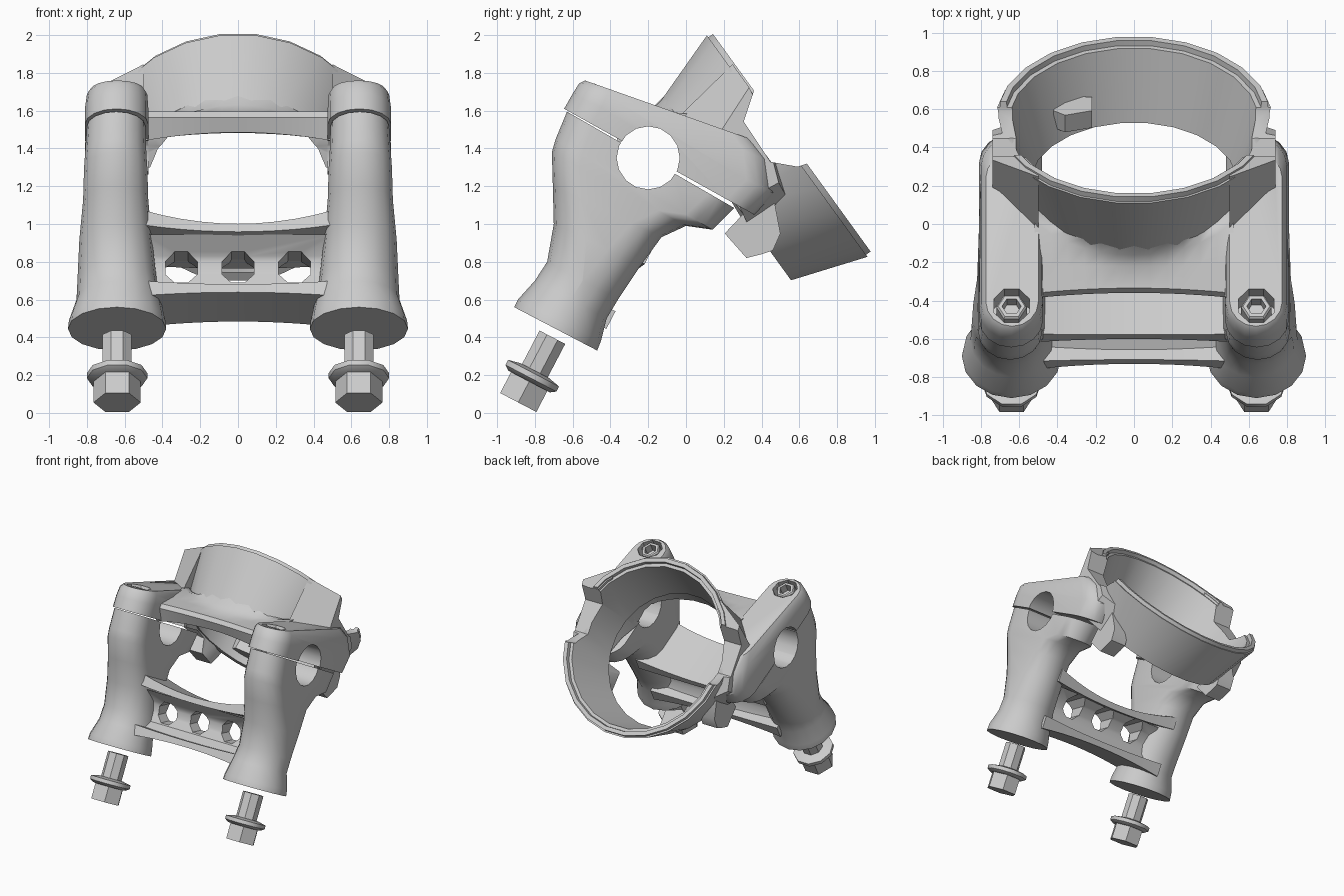
import bpy, bmesh, math
from mathutils import Vector

if "Cube" in bpy.data.objects:
    bpy.data.objects.remove(bpy.data.objects["Cube"])

UP = (0.463, 0.886)       # leg / bolt axis in the y-z plane
AX = (0.81, 0.587)        # ring axis in the y-z plane
RIM = (0.56, 1.43)        # rim centre (y, z)


def loft(name, sections, closed=False, mirror=False):
    """Skin a list of equal-length point loops."""
    bm = bmesh.new()
    for s in ((1, -1) if mirror else (1,)):
        rows = [[bm.verts.new((s * p[0], p[1], p[2])) for p in sec] for sec in sections]
        n = len(rows[0])
        pairs = list(zip(rows, rows[1:] + rows[:1])) if closed else list(zip(rows, rows[1:]))
        for a, b in pairs:
            for i in range(n):
                j = (i + 1) % n
                bm.faces.new((a[i], a[j], b[j], b[i]))
        if not closed:
            bm.faces.new(rows[0])
            bm.faces.new(rows[-1])
    bmesh.ops.recalc_face_normals(bm, faces=bm.faces)
    me = bpy.data.meshes.new(name)
    bm.to_mesh(me)
    bm.free()
    ob = bpy.data.objects.new(name, me)
    bpy.context.collection.objects.link(ob)
    return ob


def stadium(yl, zl, yr, zr, x0, x1, n=8):
    """Round-ended section between two side-view points."""
    a, b = Vector((0, yl, zl)), Vector((0, yr, zr))
    d = (b - a).normalized()
    hw, xc = (x1 - x0) / 2, (x0 + x1) / 2
    er = min(hw, (b - a).length / 2)
    pts = []
    for c, sg in ((b - d * er, 1), (a + d * er, -1)):
        for i in range(n + 1):
            t = math.pi * i / n - math.pi / 2
            p = c + d * (er * math.cos(t) * sg)
            pts.append((xc + sg * hw * math.sin(t) * 0.9999, p.y, p.z))
    return pts


def spin(name, x, c, ax, prof, n, closed=False, mirror=False):
    """Solid of revolution about a y-z axis; prof is (distance, radius)."""
    secs = []
    for d, r in prof:
        sec = []
        for i in range(n):
            t = 2 * math.pi * (i + 0.5) / n
            u, v = r * math.sin(t), r * math.cos(t)
            sec.append((x + u, c[0] + ax[0] * d - ax[1] * v, c[1] + ax[1] * d + ax[0] * v))
        secs.append(sec)
    return loft(name, secs, closed, mirror)


def prism(name, prof, x0, x1, mirror=False):
    return loft(name, [[(x, y, z) for y, z in prof] for x in (x0, x1)], mirror=mirror)


def cut(ob, *cutters):
    bpy.context.view_layer.objects.active = ob
    for c in cutters:
        m = ob.modifiers.new("cut", 'BOOLEAN')
        m.operation, m.solver, m.object = 'DIFFERENCE', 'EXACT', c
        bpy.ops.object.modifier_apply(modifier=m.name)


def ring_pt(d, t):
    return (RIM[0] + AX[0] * d + AX[1] * t, RIM[1] + AX[1] * d - AX[0] * t)


# Cutters
bar = prism("bar_cutter", [(-0.2 + 0.167 * math.cos(i * math.pi / 8),
                            1.35 + 0.167 * math.sin(i * math.pi / 8)) for i in range(16)], -1, 1)
bore = spin("bore_cutter", 0, RIM, AX, [(-0.75, 0.47), (-0.4, 0.565), (0.1, 0.705)], 24)
notch = prism("notch_cutter", [ring_pt(0.1, -0.42), ring_pt(0, -0.34), ring_pt(-0.14, -0.24),
                               ring_pt(-0.15, 0.016), ring_pt(-0.05, 0.12), ring_pt(0.1, 0.17)], -1, 1)
recess = spin("recess_cutter", 0.64, (-0.43, 1.715), UP, [(-0.1, 0.1), (0.15, 0.1)], 8, mirror=True)

# Riser legs with lower clamp halves
legs = loft("riser_legs", [stadium(*s) for s in (
    (-0.91, 0.56, -0.47, 0.33, 0.38, 0.90),
    (-0.89, 0.60, -0.45, 0.38, 0.385, 0.895),
    (-0.80, 0.70, -0.42, 0.50, 0.41, 0.855),
    (-0.735, 0.80, -0.36, 0.60, 0.43, 0.85),
    (-0.70, 1.00, -0.24, 0.78, 0.455, 0.84),
    (-0.705, 1.20, -0.13, 0.93, 0.475, 0.82),
    (-0.71, 1.38, 0.00, 0.99, 0.48, 0.815),
    (-0.69, 1.45, 0.14, 0.97, 0.485, 0.81),
    (-0.63, 1.595, 0.255, 1.085, 0.49, 0.80))], mirror=True)
cut(legs, bar)

# Upper clamp arms running into the ring
arms = loft("clamp_arms", [stadium(*s) for s in (
    (-0.645, 1.61, 0.36, 1.05, 0.475, 0.81),
    (-0.60, 1.69, 0.47, 1.16, 0.475, 0.81),
    (-0.565, 1.745, 0.45, 1.33, 0.48, 0.80),
    (-0.535, 1.76, 0.37, 1.44, 0.50, 0.775))], mirror=True)
cut(arms, bar, bore, recess)

# Fairings thickening the ring wall beside the notches
secs = [[(x, *ring_pt(d, t)) for d, t in pts] for x, pts in (
    (0.50, ((-0.01, -0.52), (-0.42, -0.46), (-0.46, 0.30), (-0.20, 0.30), (-0.02, -0.15))),
    (0.74, ((-0.01, -0.37), (-0.32, -0.25), (-0.42, 0.10), (-0.18, 0.13), (-0.03, -0.25))))]
fairings = loft("ring_fairings", secs, mirror=True)
cut(fairings, bore, notch)

# Arched cross plate between the arms, following the back of the ring
secs = []
for i in range(-6, 7):
    x = i * 0.52 / 6
    q = x * x
    s = math.sqrt(0.6 ** 2 - q)
    yt, zt = 0.24 - 0.587 * s, 1.195 + 0.81 * s
    zt = max(zt, 1.57)
    secs.append([(x, y, z) for y, z in (
        (-0.36 - 0.1 * q, 1.565), (-0.335 - 0.1 * q, 1.595), (-0.22, 1.59), (yt - 0.05, max(zt - 0.05, 1.585)),
        (yt, zt), (yt + 0.12, zt - 0.12), (0.05, 1.3), (-0.02, 1.3), (-0.06, 1.46),
        (-0.335 - 0.1 * q, 1.485 - 0.18 * q))])
plate = loft("cross_plate", secs)
cut(plate, bar, bore)

# Lugs behind the ring
lugs = prism("ring_lugs", [(0.205, 0.95), (0.32, 0.82), (0.40, 0.84), (0.46, 0.86), (0.50, 0.95),
                           (0.46, 1.16), (0.36, 1.12), (0.30, 1.05)], 0.48, 0.62, mirror=True)
cut(lugs, bore)

# Tapered gauge ring with stepped rim and side notches
ring = spin("gauge_ring", 0, RIM, AX, [
    (-0.43, 0.592), (-0.03, 0.73), (-0.03, 0.717), (0.0, 0.717),
    (0.0, 0.685), (-0.03, 0.68), (-0.03, 0.655), (-0.43, 0.542)], 24, closed=True)
cut(ring, notch)

# Locating key inside the ring
secs = []
for d in (-0.36, -0.25):
    secs.append([(x, *ring_pt(d, t)) for x, t in (
        (-0.42, 0.40), (-0.36, 0.36), (-0.22, 0.40), (-0.22, 0.52), (-0.30, 0.53), (-0.42, 0.43))])
loft("locating_key", secs)


# Lower bridge: two curved flanges and a drilled web
def flange(name, back, front, rise, widen):
    v = (0.886, -0.463)
    rows = []
    for i in range(-6, 7):
        x = i * 0.1
        k = x * x * 4
        e, th = widen * k, 0.024 + 0.02 * k
        b = (back[0] + v[0] * e * 0.2, back[1] + v[1] * e * 0.2)
        f = (front[0] - v[0] * e * 0.5, front[1] - v[1] * e * 0.5)
        m = x * x * rise
        rows.append([(x, p[0] + UP[0] * h, p[1] + UP[1] * h) for p, h in (
            (b, m - th), (f, m - th), (f, m + th), (b, m + th))])
    return loft(name, rows)


flange("bridge_upper_flange", (-0.24, 0.785), (-0.59, 0.98), 0.18, 0.06)
flange("bridge_lower_flange", (-0.40, 0.505), (-0.72, 0.66), -0.03, 0.03)
web = prism("bridge_web", [(-0.29, 0.80), (-0.38, 0.76), (-0.44, 0.69), (-0.46, 0.62), (-0.44, 0.54),
                           (-0.68, 0.65), (-0.57, 0.68), (-0.52, 0.75), (-0.51, 0.83), (-0.57, 0.945)], -0.5, 0.5)
holes = [spin("web_hole_cutter", x, (-0.47, 0.755), (0.97, -0.22), [(-0.4, 0.092), (0.4, 0.092)], 8)
         for x in (-0.3, 0, 0.3)]
cut(web, *holes)

# Base bolts with flange and hex head
BASE = (-0.888, 0.055)
spin("base_bolt_shafts", 0.64, BASE, UP, [(0.12, 0.083), (0.39, 0.083)], 8, mirror=True)
spin("base_bolt_flanges", 0.64, BASE, UP,
     [(0.125, 0.13), (0.145, 0.16), (0.175, 0.16), (0.19, 0.09)], 10, mirror=True)
spin("base_bolt_heads", 0.64, BASE, UP, [(0.0, 0.125), (0.15, 0.125)], 6, mirror=True)

# Socket-head clamp bolts
spin("clamp_bolts", 0.64, (-0.43, 1.715), UP,
     [(-0.1, 0.08), (-0.01, 0.08), (0.0, 0.07), (0.0, 0.05), (-0.07, 0.05)], 6, mirror=True)

# Remove cutters, smooth rounded parts
for c in (bar, bore, notch, recess, *holes):
    bpy.data.objects.remove(c)
for ob in bpy.data.objects:
    ob.select_set(True)
bpy.context.view_layer.objects.active = legs
bpy.ops.object.shade_smooth_by_angle(angle=math.radians(38))
